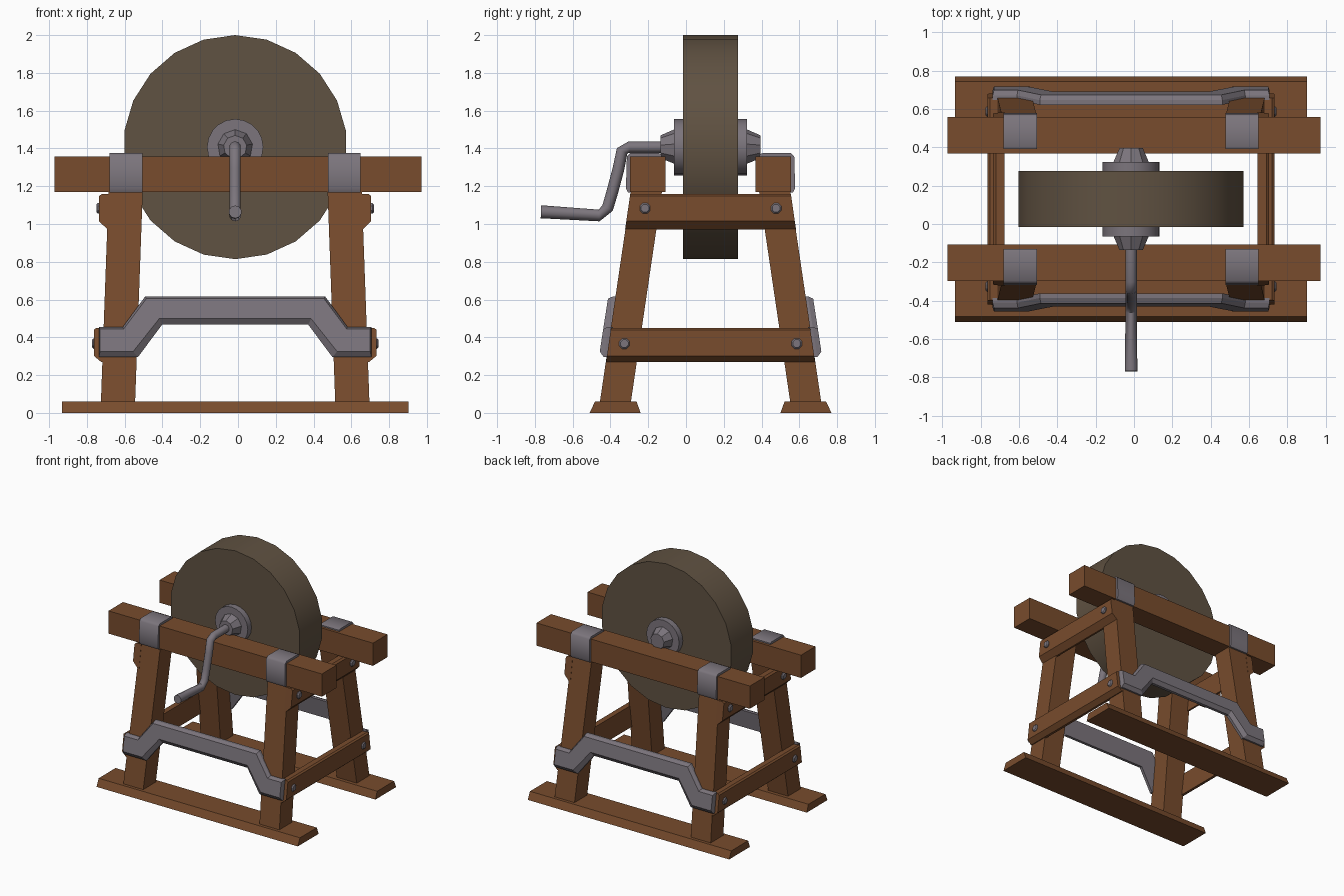
import bpy, bmesh, math

if "Cube" in bpy.data.objects:
    bpy.data.objects.remove(bpy.data.objects["Cube"])

XC, YC, ZC = -0.015, 0.13, 1.407   # frame centre and axle height


def material(name, rgb):
    m = bpy.data.materials.new(name)
    m.diffuse_color = (*rgb, 1)
    m.use_nodes = True
    m.node_tree.nodes["Principled BSDF"].inputs["Base Color"].default_value = m.diffuse_color
    return m


WOOD = material("brown wood", (0.188, 0.072, 0.026))
STONE = material("grindstone brown", (0.117, 0.084, 0.054))
IRON = material("grey iron", (0.200, 0.178, 0.203))


def loft(name, rings, mat, smooth=None):
    """Skin a series of equal point rings and cap both ends."""
    bm = bmesh.new()
    vs = [[bm.verts.new(p) for p in r] for r in rings]
    n = len(rings[0])
    for a, b in zip(vs, vs[1:]):
        for i in range(n):
            j = (i + 1) % n
            bm.faces.new((a[i], a[j], b[j], b[i]))
    bm.faces.new(vs[0])
    bm.faces.new(vs[-1])
    bmesh.ops.recalc_face_normals(bm, faces=bm.faces)
    me = bpy.data.meshes.new(name)
    bm.to_mesh(me)
    bm.free()
    me.materials.append(mat)
    ob = bpy.data.objects.new(name, me)
    bpy.context.collection.objects.link(ob)
    if smooth:
        bpy.ops.object.select_all(action='DESELECT')
        ob.select_set(True)
        bpy.context.view_layer.objects.active = ob
        bpy.ops.object.shade_smooth_by_angle(angle=math.radians(smooth))
    return ob


def turned(name, profile, sides, mat, smooth=None):
    """Solid turned about the axle from (y, radius) pairs."""
    rings = []
    for y, r in profile:
        rings.append([(XC + r * math.sin(2 * math.pi * i / sides), y,
                       ZC + r * math.cos(2 * math.pi * i / sides)) for i in range(sides)])
    return loft(name, rings, mat, smooth)


# Grindstone and its hub
turned("grindstone", [(YC - 0.145, 0.593), (YC + 0.145, 0.593)], 22, STONE, 30)
turned("hub_flange", [(YC - 0.194, 0.149), (YC + 0.194, 0.149)], 20, IRON, 30)
turned("hub_cone", [(YC - 0.265, 0.062), (YC - 0.194, 0.093),
                    (YC + 0.194, 0.093), (YC + 0.265, 0.062)], 9, IRON)

# Crank handle: round bar swept along a bent path in the y-z plane
path = [(-0.10, 1.407), (-0.30, 1.407), (-0.338, 1.388), (-0.358, 1.29), (-0.39, 1.17),
        (-0.415, 1.085), (-0.46, 1.045), (-0.74, 1.063), (-0.768, 1.064)]
rings = []
for k, (y, z) in enumerate(path):
    (y0, z0), (y1, z1) = path[max(k - 1, 0)], path[min(k + 1, len(path) - 1)]
    d = math.hypot(y1 - y0, z1 - z0)
    ny, nz = -(z1 - z0) / d, (y1 - y0) / d
    r = 0.031 if k < 7 else 0.034
    rings.append([(XC + r * math.sin(a), y + r * math.cos(a) * ny, z + r * math.cos(a) * nz)
                  for a in [2 * math.pi * i / 10 for i in range(10)]])
loft("crank_handle", rings, IRON, 50)

for sy, end in ((-1, "front"), (1, "back")):
    # Top beam
    loft(end + "_beam", [[(x, YC + sy * v, z) for v, z in
                          ((0.238, 1.17), (0.427, 1.17), (0.427, 1.357), (0.238, 1.357))]
                         for x in (-0.972, 0.972)], WOOD)
    # Foot plank, tapered in section
    loft(end + "_foot", [[(XC + u, YC + sy * v, z) for v, z in
                          ((0.37, 0), (0.64, 0), (0.612, 0.06), (0.392, 0.06))]
                         for u in (-0.917, 0.917)], WOOD)

    # Arched iron brace leaning with the legs
    def brace_ring(half, out):
        pts = half + [(-u, z) for u, z in reversed(half)]
        return [(XC + u, YC + sy * (0.599 - 0.155 * z + out), z) for u, z in pts]

    outer = [(-0.722, 0.295), (-0.722, 0.455), (-0.595, 0.455), (-0.476, 0.617)]
    under = [(0.387, 0.467), (0.515, 0.295)]
    face_o = [(-0.715, 0.325), (-0.715, 0.445), (-0.59, 0.445), (-0.47, 0.605)]
    face_u = [(0.402, 0.499), (0.54, 0.325)]
    flip = lambda l: [(-u, z) for u, z in reversed(l)]
    back = flip(under)[::1]
    # half outline runs: under-arch, foot bottom, end, shoulder, top
    half_b = [(-0.387, 0.467), (-0.515, 0.295)] + outer
    half_f = [(-0.402, 0.499), (-0.54, 0.325)] + face_o
    loft(end + "_brace", [brace_ring(half_b, -0.012), brace_ring(half_b, 0.012),
                          brace_ring(half_f, 0.038)], IRON)

    for sx, side in ((-1, "left"), (1, "right")):
        tag = end + "_" + side
        # Splayed leg
        loft(tag + "_leg", [[(XC + sx * u, YC + sy * v, z) for u, v in
                             ((u0, v0), (u0 + 0.181, v0), (u0 + 0.181, v0 + 0.164), (u0, v0 + 0.164))]
                            for u0, v0, z in ((0.53, 0.423, 0.05), (0.489, 0.256, 1.18))], WOOD)
        # Iron strap over the beam
        strap = [(0.26, 1.345), (0.26, 1.368), (0.275, 1.375), (0.425, 1.375), (0.443, 1.358),
                 (0.448, 1.19), (0.437, 1.167), (0.42, 1.167), (0.42, 1.345)]
        loft(tag + "_strap", [[(XC + sx * u, YC + sy * v, z) for v, z in strap]
                              for u in (0.491, 0.664)], IRON, 50)
        # Bolts through the side rails
        for v, z, u, lvl in ((0.347, 1.083, 0.735, "upper"), (0.456, 0.367, 0.758, "lower")):
            loft(tag + "_" + lvl + "_bolt",
                 [[(XC + sx * uu, YC + sy * v + r * math.cos(math.pi * (i + .5) / 4),
                    z + r * math.sin(math.pi * (i + .5) / 4)) for i in range(8)]
                  for uu, r in ((u - 0.04, 0.03), (u - 0.008, 0.03), (u, 0.022))], IRON)

# Side rails, ends slanted with the legs, lower outside edge chamfered
for sx, side in ((-1, "left"), (1, "right")):
    for lvl, prof, v0, z0 in (
            ("upper", ((0.66, 1.16), (0.705, 1.16), (0.72, 1.148), (0.72, 1.015),
                       (0.675, 0.97), (0.66, 0.97)), 0.425, 1.16),
            ("lower", ((0.69, 0.45), (0.735, 0.45), (0.748, 0.44), (0.748, 0.302),
                       (0.71, 0.27), (0.69, 0.27)), 0.527, 0.45)):
        loft(side + "_" + lvl + "_rail",
             [[(XC + sx * u, YC + s * (v0 + 0.145 * (z0 - z)), z) for u, z in prof]
              for s in (-1, 1)], WOOD)
